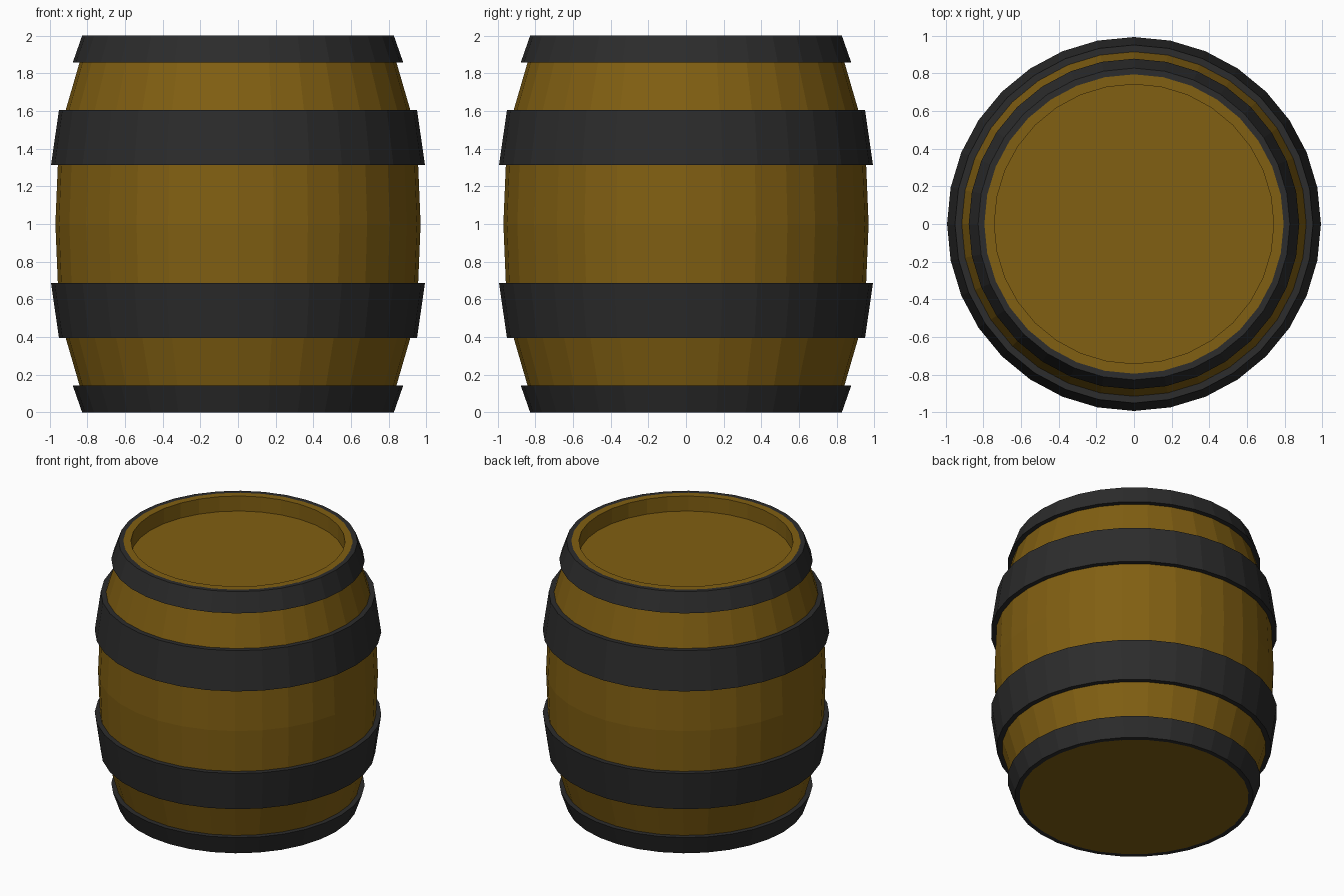
import bpy, bmesh, math

if "Cube" in bpy.data.objects:
    bpy.data.objects.remove(bpy.data.objects["Cube"])

SIDES = 32


def material(name, color):
    m = bpy.data.materials.new(name)
    m.diffuse_color = color
    m.use_nodes = True
    m.node_tree.nodes["Principled BSDF"].inputs["Base Color"].default_value = m.diffuse_color
    return m


def lathe(name, profile, mat, closed=False):
    """Revolve (radius, z) points around z; open profiles are capped at both ends."""
    bm = bmesh.new()
    rings = [[bm.verts.new((r * math.cos(2 * math.pi * i / SIDES),
                            r * math.sin(2 * math.pi * i / SIDES), z))
              for i in range(SIDES)] for r, z in profile]
    pairs = list(zip(rings, rings[1:]))
    if closed:
        pairs.append((rings[-1], rings[0]))
    else:
        bm.faces.new(rings[0])
        bm.faces.new(rings[-1])
    for a, b in pairs:
        for i in range(SIDES):
            j = (i + 1) % SIDES
            bm.faces.new((a[i], a[j], b[j], b[i]))
    bmesh.ops.recalc_face_normals(bm, faces=bm.faces)
    mesh = bpy.data.meshes.new(name)
    bm.to_mesh(mesh)
    bm.free()
    mesh.materials.append(mat)
    ob = bpy.data.objects.new(name, mesh)
    bpy.context.collection.objects.link(ob)
    return ob


wood = material("wood", (0.22, 0.115, 0.006, 1))
iron = material("iron", (0.025, 0.025, 0.025, 1))

# Bulging body with a recessed lid on top
half = [(0.795, 2.0), (0.842, 1.857), (0.915, 1.606), (0.957, 1.314)]
lower = [(r, 2 - z) for r, z in half]
lathe("barrel_body", lower + [(0.97, 1.0)] + half[::-1] + [(0.742, 2.0), (0.742, 1.885)], wood)

# Hoops, mirrored about mid height
T = 0.036
for part, (r_top, z_top), (r_low, z_low) in (("end_hoop", (0.828, 2.0), (0.878, 1.857)),
                                             ("belly_hoop", (0.951, 1.606), (0.993, 1.314))):
    section = [(r_top, z_top), (r_low, z_low), (r_low - T, z_low), (r_top - T, z_top)]
    lathe("upper_" + part, section, iron, closed=True)
    lathe("lower_" + part, [(r, 2 - z) for r, z in section], iron, closed=True)
